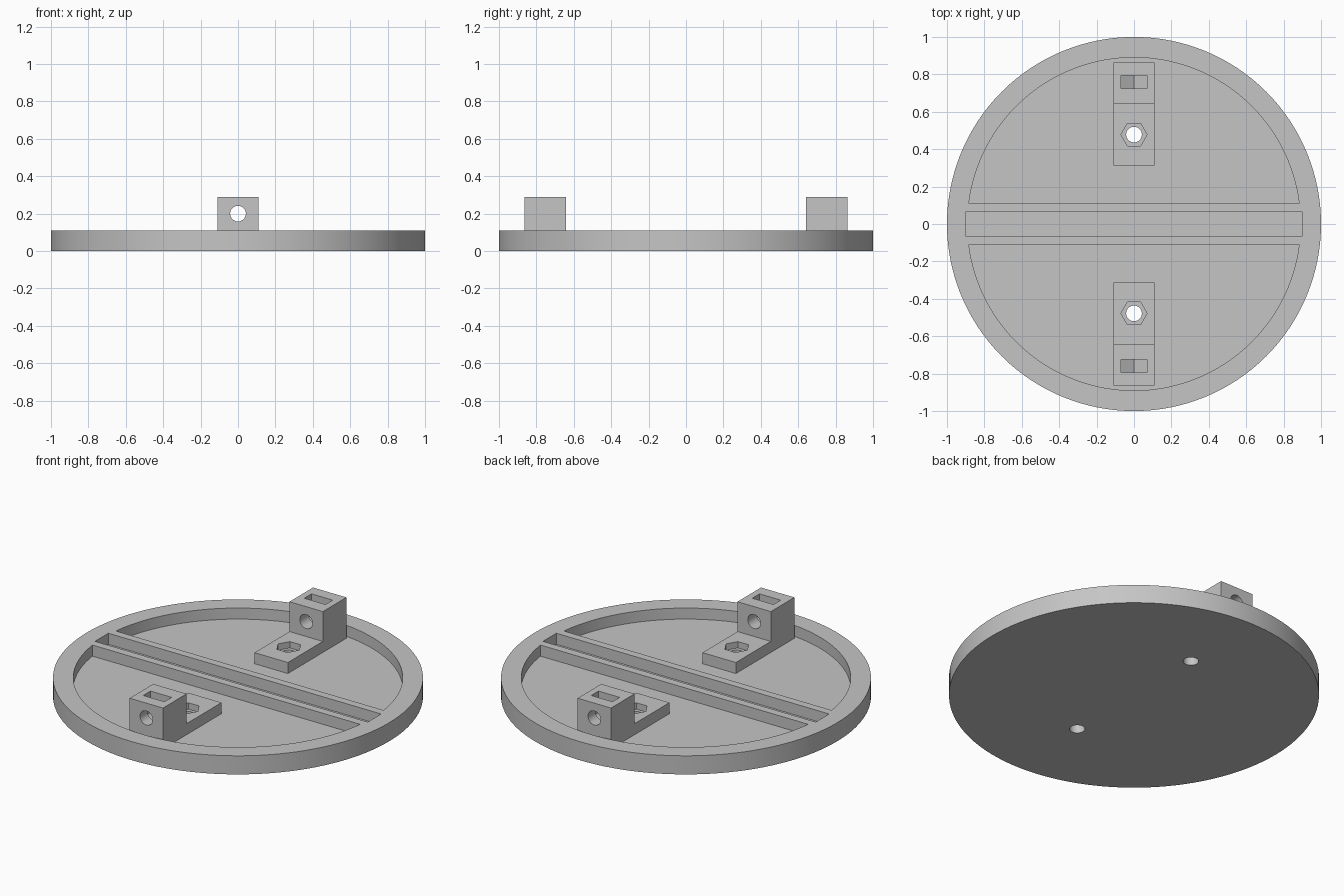
import bpy, bmesh, math
from mathutils import Matrix, Vector

old = bpy.data.objects.get("Cube")
if old:
    bpy.data.objects.remove(old, do_unlink=True)

grey = bpy.data.materials.new("plain_grey")
grey.use_nodes = True
colour = (0.56, 0.56, 0.56, 1)
grey.diffuse_color = colour
grey.node_tree.nodes["Principled BSDF"].inputs["Base Color"].default_value = colour

RIM_TOP, FLOOR, BLOCK_TOP = 0.111, 0.045, 0.289
BOLT_Y, BOLT_R, NUT_Y, NUT_Z = 0.478, 0.042, 0.759, 0.2


def prism(name, points, axis, low, high):
    """Extrude a flat outline along z, or along y with (x, z) points."""
    place = (lambda a, b, c: (a, b, c)) if axis == "z" else (lambda a, b, c: (a, c, b))
    bm = bmesh.new()
    base = bm.faces.new([bm.verts.new(place(a, b, low)) for a, b in points])
    grown = bmesh.ops.extrude_face_region(bm, geom=[base])["geom"]
    bmesh.ops.translate(bm, vec=Vector(place(0, 0, high - low)),
                        verts=[g for g in grown if isinstance(g, bmesh.types.BMVert)])
    bmesh.ops.recalc_face_normals(bm, faces=bm.faces)
    mesh = bpy.data.meshes.new(name)
    bm.to_mesh(mesh)
    bm.free()
    mesh.materials.append(grey)
    obj = bpy.data.objects.new(name, mesh)
    bpy.context.collection.objects.link(obj)
    return obj


def ring(radius, sides, cx=0, cy=0, turn=0):
    angles = [turn + math.tau * i / sides for i in range(sides)]
    return [(cx + radius * math.cos(a), cy + radius * math.sin(a)) for a in angles]


def rect(x, y0, y1):
    return [(-x, y0), (x, y0), (x, y1), (-x, y1)]


def cut(obj, cutters):
    """Subtract every cutter, bake the result and drop the cutters."""
    for c in cutters:
        c.hide_render = True
        mod = obj.modifiers.new(c.name, "BOOLEAN")
        mod.operation, mod.solver, mod.object = "DIFFERENCE", "EXACT", c
    graph = bpy.context.evaluated_depsgraph_get()
    baked = bpy.data.meshes.new_from_object(obj.evaluated_get(graph))
    obj.modifiers.clear()
    obj.data = baked
    for c in cutters:
        bpy.data.objects.remove(c, do_unlink=True)


def half_disc(side):
    """Outline of one recess: an arc closed by a straight edge."""
    radius, edge = 0.89, 0.11
    start = math.asin(edge / radius)
    steps = 64
    angles = [start + (math.pi - 2 * start) * i / steps for i in range(steps + 1)]
    return [(radius * math.cos(a), side * radius * math.sin(a)) for a in angles]


# Round base with two recesses, a centre groove and bolt holes
base = prism("base_disc", ring(1, 128), "z", 0, RIM_TOP)
cutters = [prism("groove_cutter", rect(0.9, -0.063, 0.063), "z", FLOOR, 0.2)]
for side in (-1, 1):
    cutters.append(prism("recess_cutter", half_disc(side), "z", FLOOR, 0.2))
    cutters.append(prism("bolt_cutter", ring(BOLT_R, 32, 0, side * BOLT_Y), "z", -0.1, 0.2))
cut(base, cutters)

# Bracket: L-shaped side outline, drawn as (y, z) and extruded across x
outline = [(0.313, FLOOR), (0.864, FLOOR), (0.864, BLOCK_TOP),
           (0.642, BLOCK_TOP), (0.642, RIM_TOP), (0.313, RIM_TOP)]
bracket = prism("back_bracket", outline, "y", -0.11, 0.11)
bracket.data.transform(Matrix(((0, 1, 0, 0), (1, 0, 0, 0), (0, 0, 1, 0), (0, 0, 0, 1))))
bracket.data.flip_normals()

# Nut slot with a pointed floor, open at the top of the block
flat = 0.07
point = flat / math.cos(math.pi / 6)
slot = [(-flat, 0.4), (-flat, NUT_Z - point / 2), (0, NUT_Z - point),
        (flat, NUT_Z - point / 2), (flat, 0.4)]
cut(bracket, [
    prism("nut_slot_cutter", slot, "y", NUT_Y - 0.034, NUT_Y + 0.034),
    prism("cross_bolt_cutter", ring(BOLT_R, 32, 0, NUT_Z), "y", 0.5, 1),
    prism("nut_pocket_cutter", ring(0.07, 6, 0, BOLT_Y), "z", 0.073, 0.2),
    prism("foot_bolt_cutter", ring(BOLT_R, 32, 0, BOLT_Y), "z", 0, 0.2),
])

# The front bracket is the back one turned half way round
front = bpy.data.objects.new("front_bracket", bracket.data.copy())
front.data.transform(Matrix.Rotation(math.pi, 4, "Z"))
bpy.context.collection.objects.link(front)

# Smooth the round walls, keep the edges crisp
bpy.ops.object.select_all(action="DESELECT")
for obj in (base, bracket, front):
    obj.select_set(True)
bpy.context.view_layer.objects.active = base
bpy.ops.object.shade_smooth_by_angle(angle=math.radians(30))
